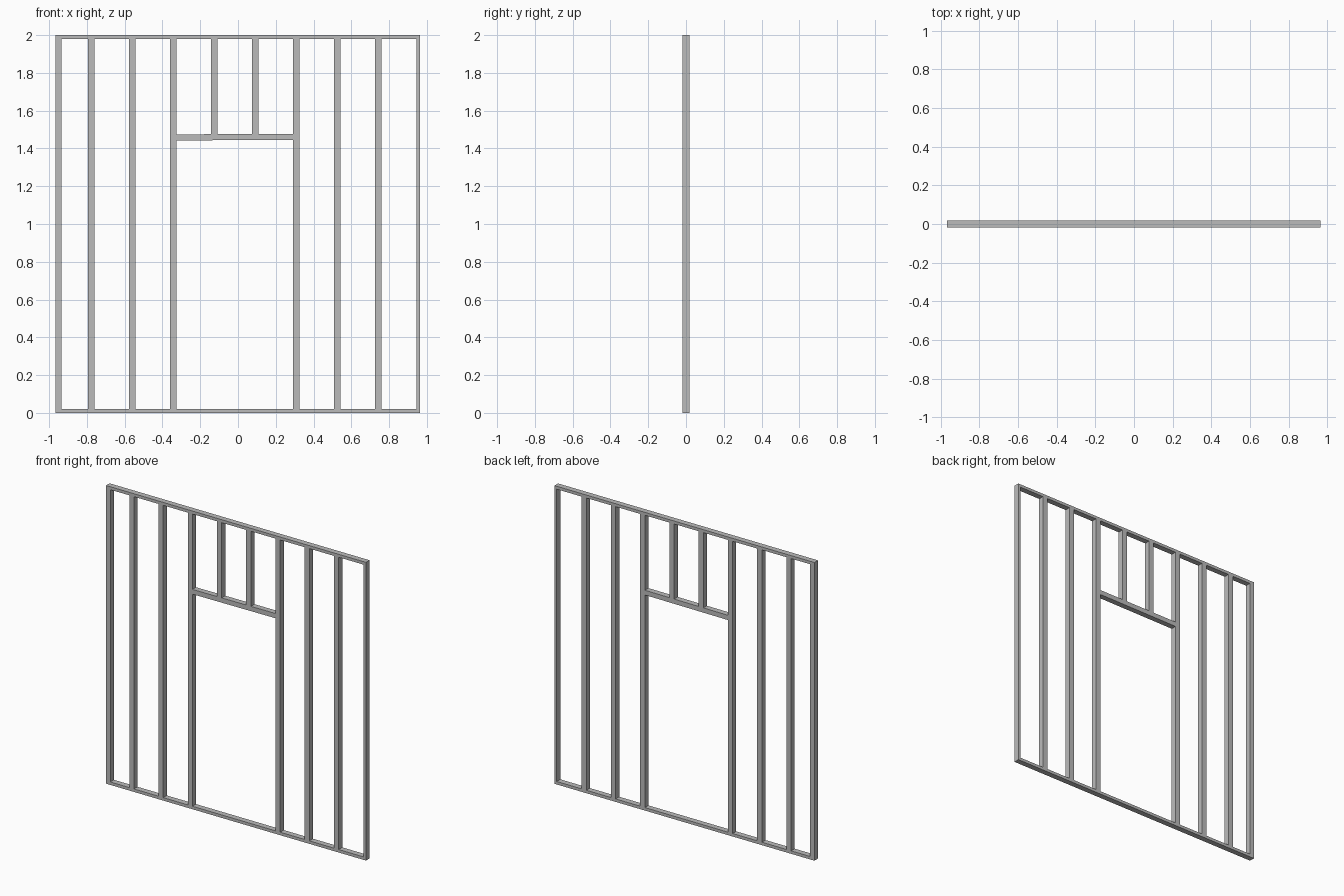
import bpy
import math

cube = bpy.data.objects.get("Cube")
if cube:
    bpy.data.objects.remove(cube, do_unlink=True)

grey = bpy.data.materials.new("grey_timber")
grey.use_nodes = True
colour = (0.5, 0.5, 0.5, 1)
grey.diffuse_color = colour
grey.node_tree.nodes["Principled BSDF"].inputs["Base Color"].default_value = colour

DEPTH = 0.038
RAIL = 0.02
STUD = 0.035
SPACING = 0.217


def beam(name, x0, x1, z0, z1, tilt=0):
    """Box-section timber spanning the given front rectangle."""
    bpy.ops.mesh.primitive_cube_add(size=1, location=((x0 + x1) / 2, 0, (z0 + z1) / 2))
    ob = bpy.context.object
    ob.name = name
    ob.scale = (x1 - x0, DEPTH, z1 - z0)
    ob.rotation_euler.y = tilt
    ob.data.materials.append(grey)
    return ob


# Top and bottom plates
beam("bottom_plate", -0.966, 0.963, 0, RAIL)
beam("top_plate", -0.966, 0.963, 2 - RAIL, 2)

# End studs, the left one thinner
beam("right_end_stud", -0.966, -0.934, RAIL, 2 - RAIL)
beam("left_end_stud", 0.946, 0.963, RAIL, 2 - RAIL)

# Evenly spaced studs; the two above the doorway are short
for i in range(8):
    x = -0.776 + i * SPACING
    short = i in (3, 4)
    beam("cripple_stud" if short else "full_stud", x - STUD / 2, x + STUD / 2,
         1.475 if short else RAIL, 2 - RAIL)

# Doorway header, very slightly out of level
beam("door_header", -0.325, 0.292, 1.444, 1.476, math.radians(-0.3))
